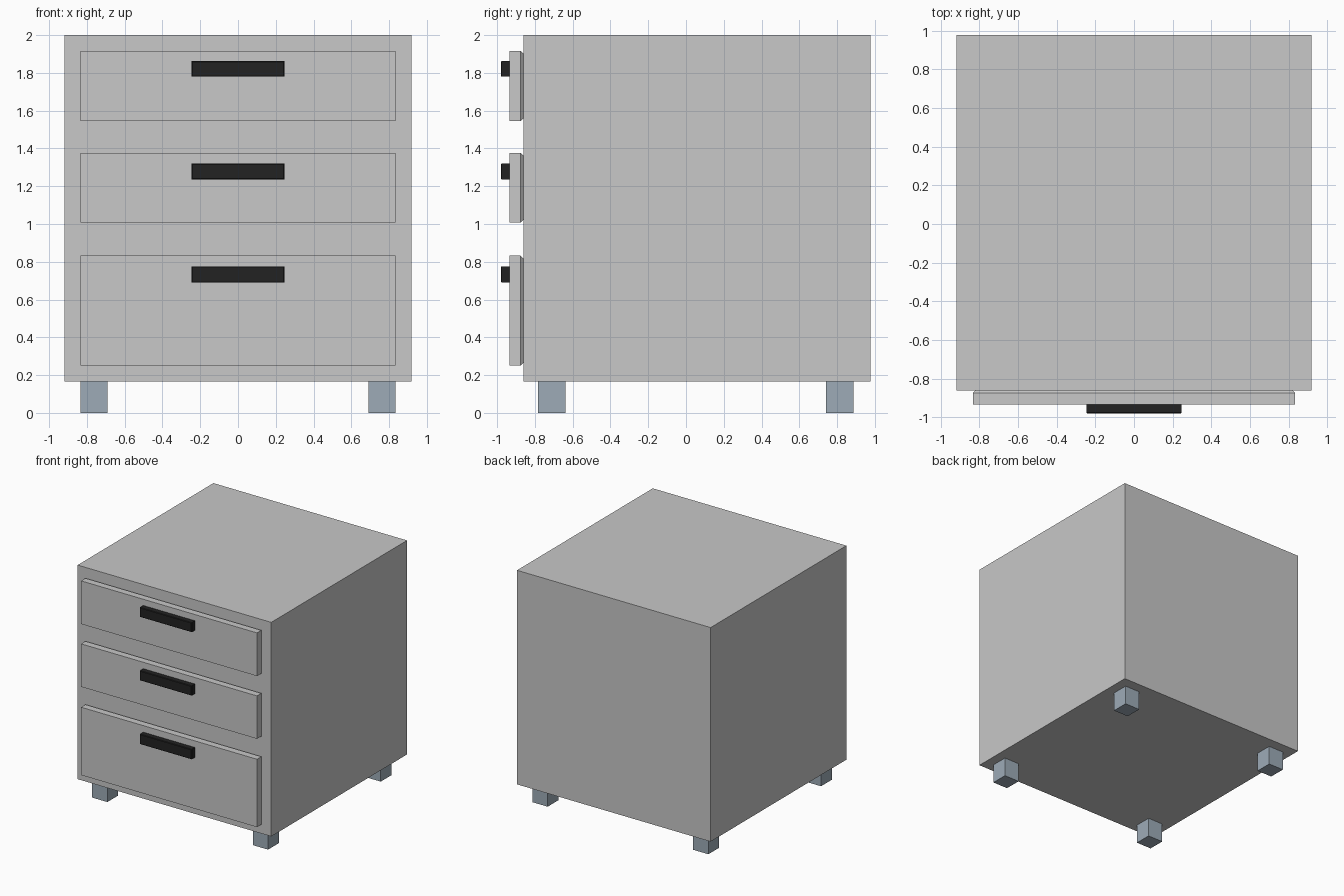
import bpy, bmesh

if "Cube" in bpy.data.objects:
    bpy.data.objects.remove(bpy.data.objects["Cube"])


def material(name, rgb):
    m = bpy.data.materials.new(name)
    m.diffuse_color = (*rgb, 1.0)
    m.use_nodes = True
    m.node_tree.nodes["Principled BSDF"].inputs["Base Color"].default_value = m.diffuse_color
    return m


GREY = material("light_grey", (0.58, 0.58, 0.58))
BLACK = material("black", (0.016, 0.016, 0.016))
STEEL = material("blue_grey", (0.34, 0.41, 0.475))


def box(name, lo, hi, mat, bevel=0.0, bevel_rule=None):
    """Box between two corners; edges chosen by bevel_rule are chamfered."""
    bm = bmesh.new()
    bmesh.ops.create_cube(bm, size=1.0)
    for v in bm.verts:
        v.co = [lo[i] + (v.co[i] + 0.5) * (hi[i] - lo[i]) for i in range(3)]
    if bevel:
        edges = [e for e in bm.edges if bevel_rule(e)]
        bmesh.ops.bevel(bm, geom=edges, offset=bevel, segments=1,
                        affect='EDGES', profile=0.5)
    me = bpy.data.meshes.new(name)
    bm.to_mesh(me)
    bm.free()
    me.materials.append(mat)
    ob = bpy.data.objects.new(name, me)
    bpy.context.collection.objects.link(ob)
    return ob


# Cabinet body
FRONT, BACK, BASE = -0.861, 0.978, 0.165
box("cabinet_body", (-0.918, FRONT, BASE), (0.918, BACK, 2.0), GREY)

# Drawer fronts (chamfered at the rear rim) with their handles
PANEL = -0.934
drawers = [("top", 1.545, 1.915, 1.78, 1.862),
           ("middle", 1.007, 1.375, 1.236, 1.32),
           ("bottom", 0.25, 0.832, 0.69, 0.776)]
for label, z0, z1, h0, h1 in drawers:
    box(label + "_drawer_front", (-0.834, PANEL, z0), (0.834, FRONT, z1), GREY,
        0.014, lambda e: all(v.co.y > FRONT - 0.001 for v in e.verts))
    box(label + "_handle", (-0.245, -0.98, h0), (0.245, PANEL, h1), BLACK,
        0.004, lambda e: all(v.co.y < -0.979 for v in e.verts))

# Four square feet
for side, x in (("left", -0.762), ("right", 0.762)):
    for end, y in (("front", -0.711), ("back", 0.815)):
        box(f"{end}_{side}_foot", (x - 0.072, y - 0.073, 0.0),
            (x + 0.072, y + 0.073, BASE), STEEL)
